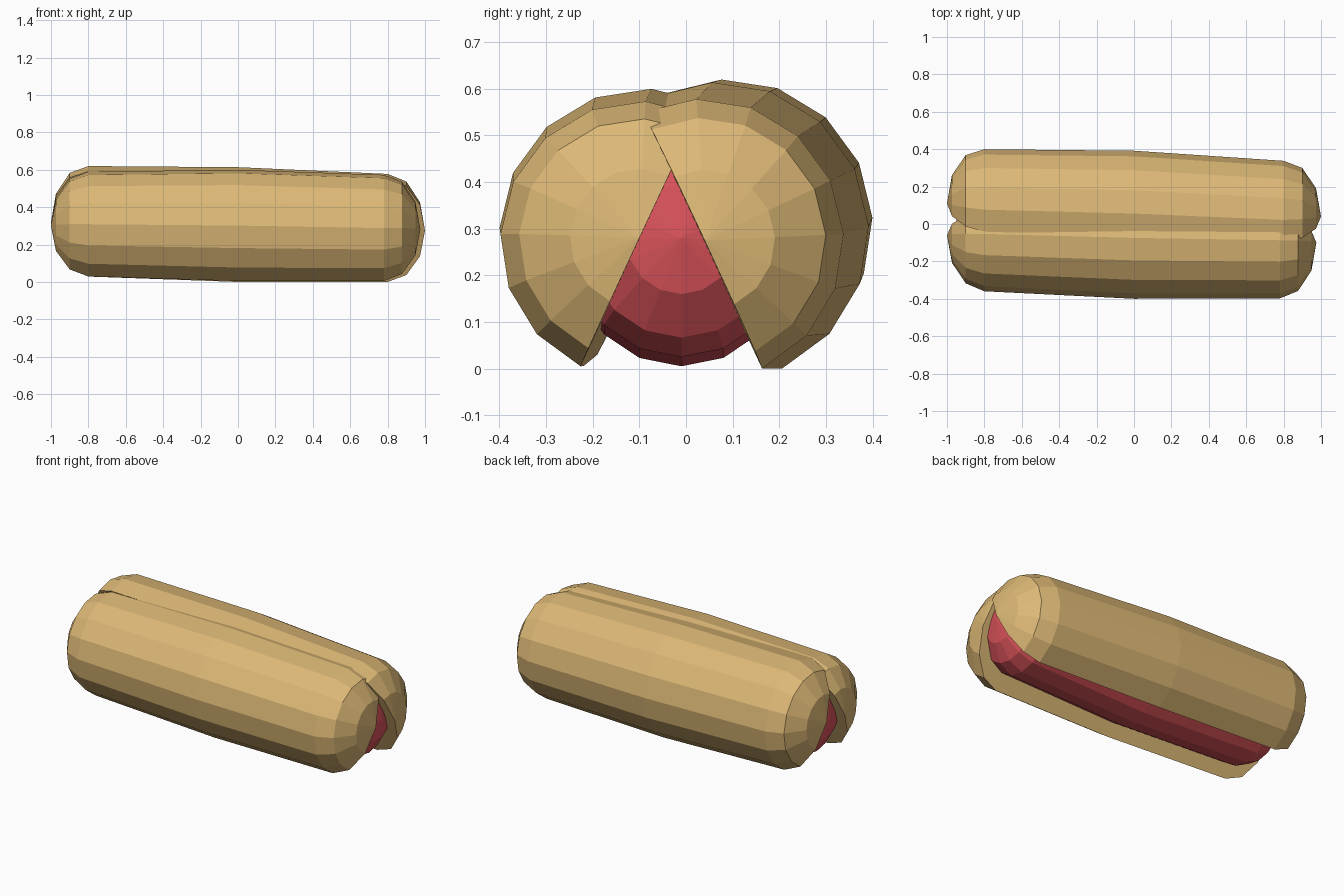
import bpy, bmesh
from math import sin, cos, radians
from mathutils import Vector

cube = bpy.data.objects.get("Cube")
if cube:
    bpy.data.objects.remove(cube, do_unlink=True)


def material(name, colour):
    mat = bpy.data.materials.new(name)
    mat.use_nodes = True
    mat.diffuse_color = (*colour, 1)
    mat.node_tree.nodes["Principled BSDF"].inputs["Base Color"].default_value = (*colour, 1)
    return mat


tan = material("toasted tan", (0.72, 0.48, 0.18))
red = material("sausage red", (0.69, 0.085, 0.1))


def bent_capsule(name, angles, stations, tips, mat, side=1):
    """Loft a cross-section through (x, y, z, radius) stations, with domed ends."""
    bm = bmesh.new()

    def ring(x, y, z, r):
        return [bm.verts.new((x, y + side * r * cos(radians(a)), z + r * sin(radians(a))))
                for a in angles]

    def dome(station, tip):
        x, y, z, r = station
        start, end = Vector((x, y, z)), Vector(tip)
        rings = []
        for a in (30, 60):
            c = start.lerp(end, sin(radians(a)))
            rings.append(ring(*c, r * cos(radians(a))))
        return rings

    left = dome(stations[0], tips[0])
    right = dome(stations[-1], tips[1])
    rings = left[::-1] + [ring(*s) for s in stations] + right
    n = len(angles)
    for a, b in zip(rings, rings[1:]):
        for i in range(n):
            j = (i + 1) % n
            bm.faces.new((a[i], a[j], b[j], b[i]))
    for loop, tip in ((rings[0], tips[0]), (rings[-1], tips[1])):
        pole = bm.verts.new(tip)
        for i in range(n):
            bm.faces.new((loop[i], loop[(i + 1) % n], pole))
    bmesh.ops.recalc_face_normals(bm, faces=bm.faces)
    mesh = bpy.data.meshes.new(name)
    bm.to_mesh(mesh)
    bm.free()
    mesh.materials.append(mat)
    obj = bpy.data.objects.new(name, mesh)
    bpy.context.collection.objects.link(obj)
    return obj


# Bun halves: slanted half-round sections leaning together at the top
half_round = [115 - 22.5 * k for k in range(9)]
bent_capsule("back_bun_half", half_round,
             [(-0.8, 0.09, 0.31, 0.31), (0, 0.07, 0.292, 0.322), (0.8, 0.035, 0.275, 0.303)],
             [(-1, 0.11, 0.32), (1, 0.04, 0.275)], tan)
bent_capsule("front_bun_half", half_round,
             [(-0.8, -0.066, 0.296, 0.294), (0, -0.088, 0.288, 0.312), (0.78, -0.1, 0.275, 0.298)],
             [(-1, -0.06, 0.3), (0.975, -0.1, 0.28)], tan, side=-1)

# Sausage: full round section, bowed slightly downwards in the middle
full_round = [22.5 * k for k in range(16)]
bent_capsule("sausage", full_round,
             [(-0.78, 0.01, 0.27, 0.235), (0, -0.01, 0.24, 0.235), (0.78, -0.01, 0.26, 0.235)],
             [(-0.95, 0.01, 0.29), (0.95, -0.01, 0.28)], red)
